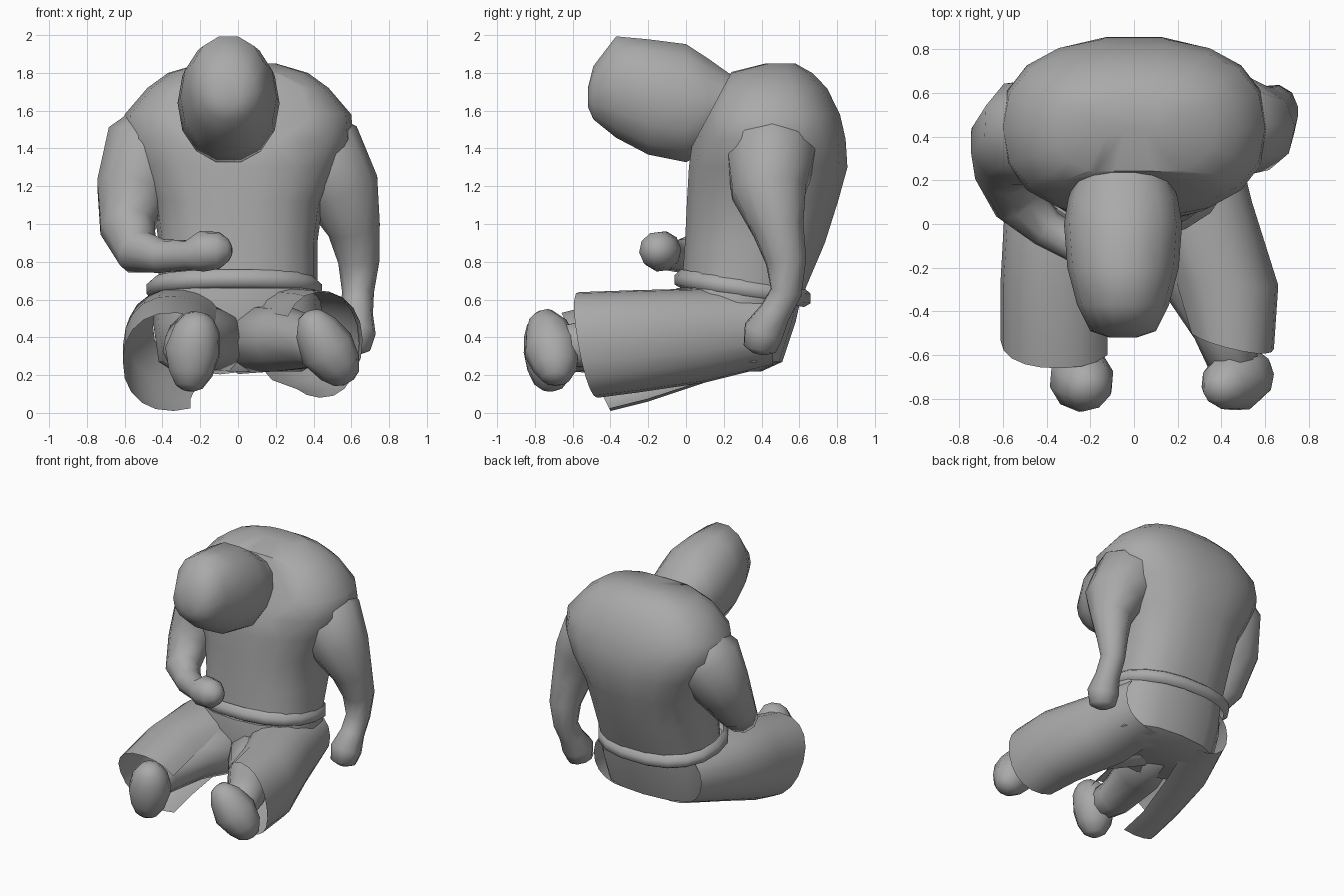
import bpy, bmesh, math
from mathutils import Vector

cube = bpy.data.objects.get("Cube")
if cube:
    bpy.data.objects.remove(cube, do_unlink=True)

clay = bpy.data.materials.new("clay_grey")
clay.use_nodes = True
GREY = (0.4, 0.4, 0.4, 1)
clay.diffuse_color = GREY
clay.node_tree.nodes["Principled BSDF"].inputs["Base Color"].default_value = GREY


def power(v, p):
    return math.copysign(abs(v) ** p, v)


def loft(name, rings, sides=14, arc=None, caps=True, p=1.0, cut=None, smooth=42):
    """Skin rings of (centre, a, b); arc gives an open strip in degrees."""
    bm = bmesh.new()
    start, end = arc or (0, 360)
    count = sides + 1 if arc else sides
    rows = []
    for c, a, b in rings:
        row = []
        for i in range(count):
            t = math.radians(start + (end - start) * i / sides)
            pos = Vector(c) + Vector(a) * power(math.cos(t), p) + Vector(b) * power(math.sin(t), p)
            row.append(bm.verts.new(pos))
        rows.append(row)
    for r, s in zip(rows, rows[1:]):
        for i in range(sides):
            j = (i + 1) % count
            bm.faces.new((r[i], r[j], s[j], s[i]))
    if caps and not arc:
        bm.faces.new(rows[0])
        bm.faces.new(rows[-1])
    if cut:
        geom = bm.verts[:] + bm.edges[:] + bm.faces[:]
        bmesh.ops.bisect_plane(bm, geom=geom, plane_co=cut[0], plane_no=cut[1], clear_outer=True)
        bmesh.ops.holes_fill(bm, edges=[e for e in bm.edges if e.is_boundary], sides=0)
    bmesh.ops.recalc_face_normals(bm, faces=bm.faces[:])
    mesh = bpy.data.meshes.new(name)
    bm.to_mesh(mesh)
    bm.free()
    mesh.materials.append(clay)
    obj = bpy.data.objects.new(name, mesh)
    bpy.context.collection.objects.link(obj)
    bpy.ops.object.select_all(action='DESELECT')
    obj.select_set(True)
    bpy.context.view_layer.objects.active = obj
    bpy.ops.object.shade_smooth_by_angle(angle=math.radians(smooth))


def tube(name, path, sides=10):
    """Round limb along points of (x, y, z, radius), with rounded ends."""
    pts = [Vector(q[:3]) for q in path]
    rings, u, old = [], None, None
    for i, c in enumerate(pts):
        t = (pts[min(i + 1, len(pts) - 1)] - pts[max(i - 1, 0)]).normalized()
        u = t.orthogonal().normalized() if u is None else old.rotation_difference(t) @ u
        old = t
        r = path[i][3]
        rings.append((c, u * r, t.cross(u) * r))
    tip = (pts[-1] + old * path[-1][3] * .3, rings[-1][1] * .4, rings[-1][2] * .4)
    first = (pts[1] - pts[0]).normalized()
    tail = (pts[0] - first * path[0][3] * .3, rings[0][1] * .4, rings[0][2] * .4)
    loft(name, [tail] + rings + [tip], sides, smooth=75)


def level_rings(rows):
    """Horizontal rings from (z, front y, back y, half width)."""
    return [((0, (f + k) / 2, z), (w, 0, 0), (0, (k - f) / 2, 0)) for z, f, k, w in rows]


# Hunched torso, trimmed along the steep neckline
loft("torso", level_rings([
    (.62, -.03, .62, .42), (.9, -.01, .74, .42), (1.12, 0, .81, .45), (1.3, .01, .86, .54),
    (1.45, .03, .85, .61), (1.58, .06, .82, .6), (1.72, .13, .75, .48), (1.8, .22, .67, .37),
    (1.85, .42, .58, .2)]), sides=18, p=.82, cut=((0, .02, 1.39), (0, -.88, .47)))

# Seat of the trousers
loft("trouser_seat", level_rings([
    (.22, 0, .4, .34), (.27, -.03, .51, .42), (.48, -.07, .58, .45), (.66, -.05, .62, .43)]),
    sides=16, p=.82)

# Belt, tipped down towards the back
loft("belt", [((-.02, .3, z), (w, 0, 0), (0, w - .1, -.05)) for z, w in
              ((.61, .43), (.63, .465), (.68, .465), (.71, .43))],
     sides=18, p=.86, caps=False, smooth=80)

# Bowed egg-shaped head, from face to neck
head = []
for y, low, high, w in ((-.52, 1.62, 1.72, .06), (-.49, 1.55, 1.84, .15), (-.37, 1.45, 2, .21),
                        (-.2, 1.36, 1.985, .255), (0, 1.32, 1.96, .27), (.12, 1.38, 1.88, .25),
                        (.23, 1.46, 1.8, .21), (.4, 1.55, 1.75, .15)):
    head.append(((-.05, y, (low + high) / 2), (w, 0, 0), (0, 0, (high - low) / 2)))
loft("head", head, p=.95, smooth=75)

# Left arm hangs down, right arm is folded over the belly
tube("left_arm", [(.3, .46, 1.47, .2), (.44, .45, 1.36, .245), (.55, .44, 1.17, .205),
                  (.615, .49, .97, .14), (.64, .53, .8, .11), (.635, .53, .64, .085),
                  (.63, .47, .53, .085), (.62, .41, .43, .11), (.61, .39, .34, .09)])
tube("right_arm", [(-.34, .46, 1.5, .21), (-.48, .42, 1.37, .25), (-.56, .36, 1.17, .2),
                   (-.585, .25, .98, .15), (-.53, .1, .85, .12), (-.4, -.02, .83, .09),
                   (-.26, -.1, .835, .08), (-.19, -.13, .855, .11), (-.1, -.15, .86, .1),
                   (-.05, -.155, .86, .06)])


# Wide trouser legs, hanging open along the inner thigh
def trouser_leg(name, rows, arc):
    loft(name, [((x, y, z), (w, skew, 0), (0, slant, h)) for x, y, z, w, h, slant, skew in rows],
         sides=14, arc=arc, p=.9)


trouser_leg("left_trouser_leg", [
    (.2, .46, .45, .25, .2, 0, 0), (.28, .1, .41, .26, .25, 0, 0),
    (.41, -.26, .38, .25, .27, -.02, -.02), (.44, -.52, .36, .2, .28, -.05, -.05)], (-110, 150))
trouser_leg("right_trouser_leg", [
    (-.2, .46, .45, .25, .2, 0, 0), (-.31, .1, .41, .28, .25, 0, 0),
    (-.35, -.25, .34, .26, .28, -.05, 0), (-.35, -.53, .27, .26, .26, -.13, 0)], (30, 290))

# Legs inside the cloth
tube("left_leg", [(.04, .15, .39, .19), (.24, -.16, .39, .175), (.4, -.47, .37, .135),
                  (.47, -.68, .35, .11)])
tube("right_leg", [(-.06, .15, .39, .19), (-.22, -.2, .38, .165), (-.27, -.53, .34, .13),
                   (-.25, -.68, .33, .11)])

# Upright feet with soles facing forward
tube("left_foot", [(.38, -.77, .51, .07), (.41, -.74, .45, .115), (.47, -.71, .34, .15),
                   (.54, -.69, .24, .12), (.575, -.69, .18, .075)])
tube("right_foot", [(-.21, -.77, .5, .08), (-.22, -.74, .44, .125), (-.24, -.71, .33, .15),
                    (-.25, -.72, .21, .12), (-.26, -.73, .14, .075)])
